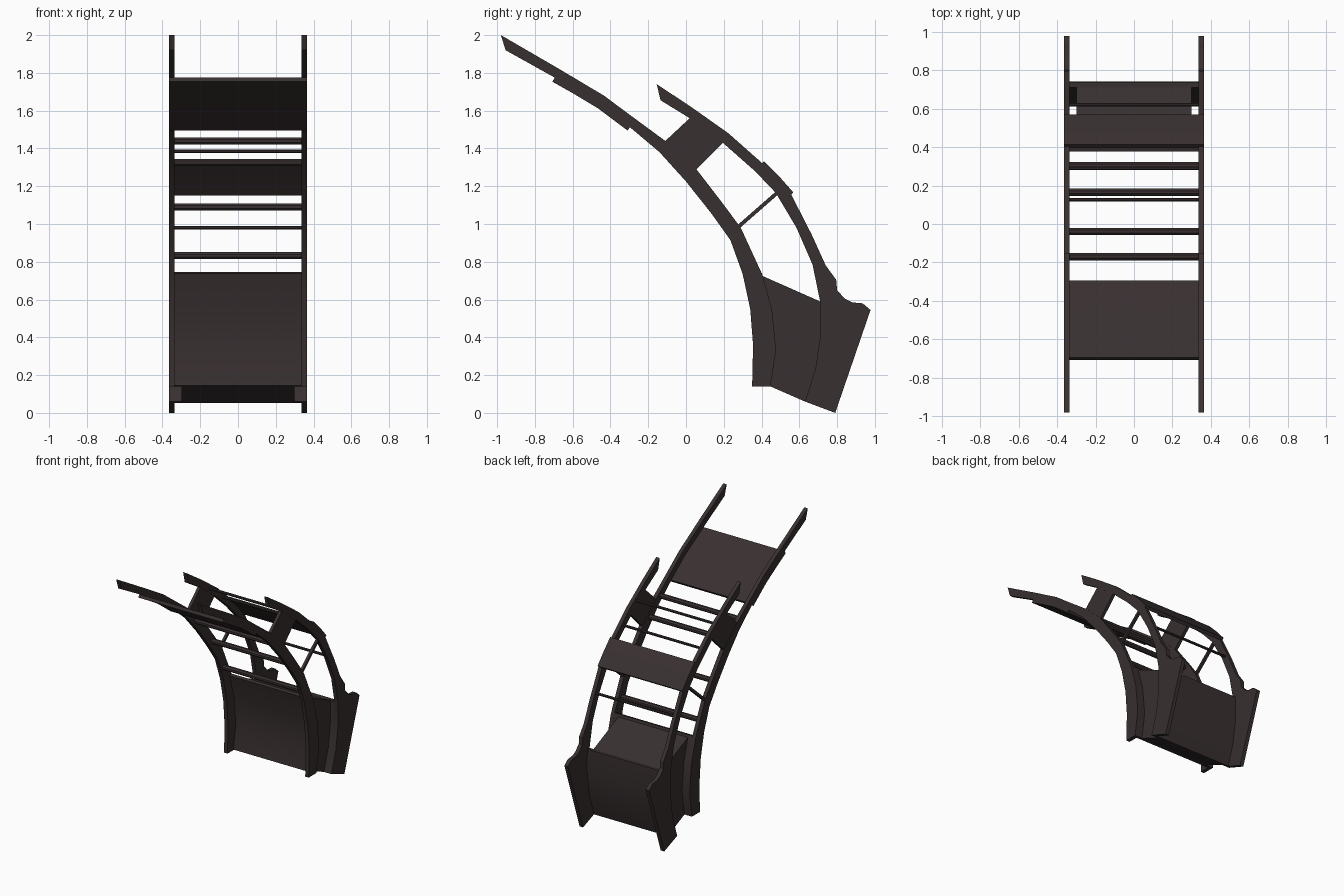
import bpy, bmesh, math
from mathutils import Vector

if "Cube" in bpy.data.objects:
    bpy.data.objects.remove(bpy.data.objects["Cube"])

mat = bpy.data.materials.new("dark brown")
mat.diffuse_color = (0.040, 0.029, 0.030, 1)
mat.use_nodes = True
mat.node_tree.nodes["Principled BSDF"].inputs["Base Color"].default_value = mat.diffuse_color


def prism(name, outline, x0, x1):
    """Extrude a closed (y, z) outline from x0 to x1."""
    bm = bmesh.new()
    face = bm.faces.new([bm.verts.new((x0, y, z)) for y, z in outline])
    ext = bmesh.ops.extrude_face_region(bm, geom=[face])
    moved = [v for v in ext["geom"] if isinstance(v, bmesh.types.BMVert)]
    bmesh.ops.translate(bm, verts=moved, vec=(x1 - x0, 0, 0))
    bmesh.ops.recalc_face_normals(bm, faces=bm.faces)
    me = bpy.data.meshes.new(name)
    bm.to_mesh(me)
    bm.free()
    ob = bpy.data.objects.new(name, me)
    bpy.context.collection.objects.link(ob)
    me.materials.append(mat)
    bpy.ops.object.select_all(action="DESELECT")
    ob.select_set(True)
    bpy.context.view_layer.objects.active = ob
    bpy.ops.object.shade_smooth_by_angle(angle=math.radians(25))
    return ob


def pair(name, outline, x0, x1):
    prism(name + "_right", outline, x0, x1)
    prism(name + "_left", outline, -x1, -x0)


def ribbon(path, t):
    """Outline of a bent sheet: the path plus its copy offset by t to the left."""
    pts = [Vector(p) for p in path]
    off = []
    for i, p in enumerate(pts):
        d = (pts[min(i + 1, len(pts) - 1)] - pts[max(i - 1, 0)]).normalized()
        off.append(p + Vector((-d.y, d.x)) * t)
    return [tuple(p) for p in pts + off[::-1]]


def rod(name, y, z, r):
    ring = [(y + r * math.cos(a), z + r * math.sin(a))
            for a in (math.tau * (k + 0.5) / 8 for k in range(8))]
    prism(name, ring, -0.34, 0.34)


IN, OUT = 0.335, 0.365

# Long lower rails
lower_top = [(-0.98, 2.0), (-0.67, 1.82), (-0.435, 1.68), (-0.28, 1.565), (-0.11, 1.44),
             (0.055, 1.29), (0.19, 1.115), (0.29, 0.98), (0.405, 0.73), (0.455, 0.55),
             (0.477, 0.335), (0.447, 0.14)]
lower_bottom = [(-0.955, 1.92), (-0.695, 1.775), (-0.455, 1.635), (-0.30, 1.515), (-0.14, 1.38),
                (0.0, 1.225), (0.135, 1.055), (0.235, 0.915), (0.30, 0.735), (0.34, 0.55),
                (0.355, 0.36), (0.35, 0.14)]
pair("lower_rail", lower_top + lower_bottom[::-1], IN, OUT)

# Upper rails that widen into the rear fins
upper_top = [(-0.155, 1.74), (0.02, 1.625), (0.225, 1.48), (0.40, 1.325), (0.555, 1.16),
             (0.665, 0.945), (0.74, 0.78), (0.795, 0.705), (0.80, 0.65), (0.84, 0.605),
             (0.88, 0.585), (0.935, 0.58), (0.977, 0.545), (0.79, 0.0)]
upper_bottom = [(-0.135, 1.655), (0.02, 1.56), (0.195, 1.43), (0.365, 1.28), (0.475, 1.165),
                (0.585, 0.98), (0.67, 0.785), (0.71, 0.59), (0.712, 0.42), (0.685, 0.23),
                (0.63, 0.06)]
pair("upper_rail", upper_top + upper_bottom[::-1], IN, OUT)

# Bent sheets across the rails
prism("top_panel", ribbon([(-0.695, 1.775), (-0.58, 1.71), (-0.455, 1.635), (-0.295, 1.515)],
                          -0.025), -OUT, OUT)
prism("upper_panel", ribbon([(0.395, 1.315), (0.475, 1.235), (0.55, 1.15)], 0.025), -OUT, OUT)

# Base box: front sheet, rear sheet and narrower core
front_path = [(0.40, 0.745)] + lower_top[9:]
rear_path = upper_bottom[7:]
prism("base_front_panel", ribbon(front_path, -0.025), -IN, IN)
prism("base_rear_panel", ribbon(rear_path, 0.028), -IN, IN)
prism("base_core", [(0.405, 0.725)] + lower_top[9:] + rear_path[::-1], -0.30, 0.30)

# Cross bars: thick on the lower rails, thin on the upper rails
for i, (y, z) in enumerate([(-0.17, 1.44), (-0.04, 1.325), (0.165, 1.09), (0.305, 0.832)]):
    rod(f"thick_cross_bar_{i + 1}", y, z, 0.02)
for i, (y, z) in enumerate([(0.125, 1.515), (0.29, 1.385), (0.62, 0.98)]):
    rod(f"thin_cross_bar_{i + 1}", y, z, 0.01)

# Side links between lower and upper rails
pair("link_plate", [(-0.12, 1.43), (0.03, 1.57), (0.205, 1.44), (0.045, 1.28)], 0.338, 0.362)
pair("thin_strut", ribbon([(0.275, 0.97), (0.49, 1.158)], 0.02), 0.34, 0.36)
